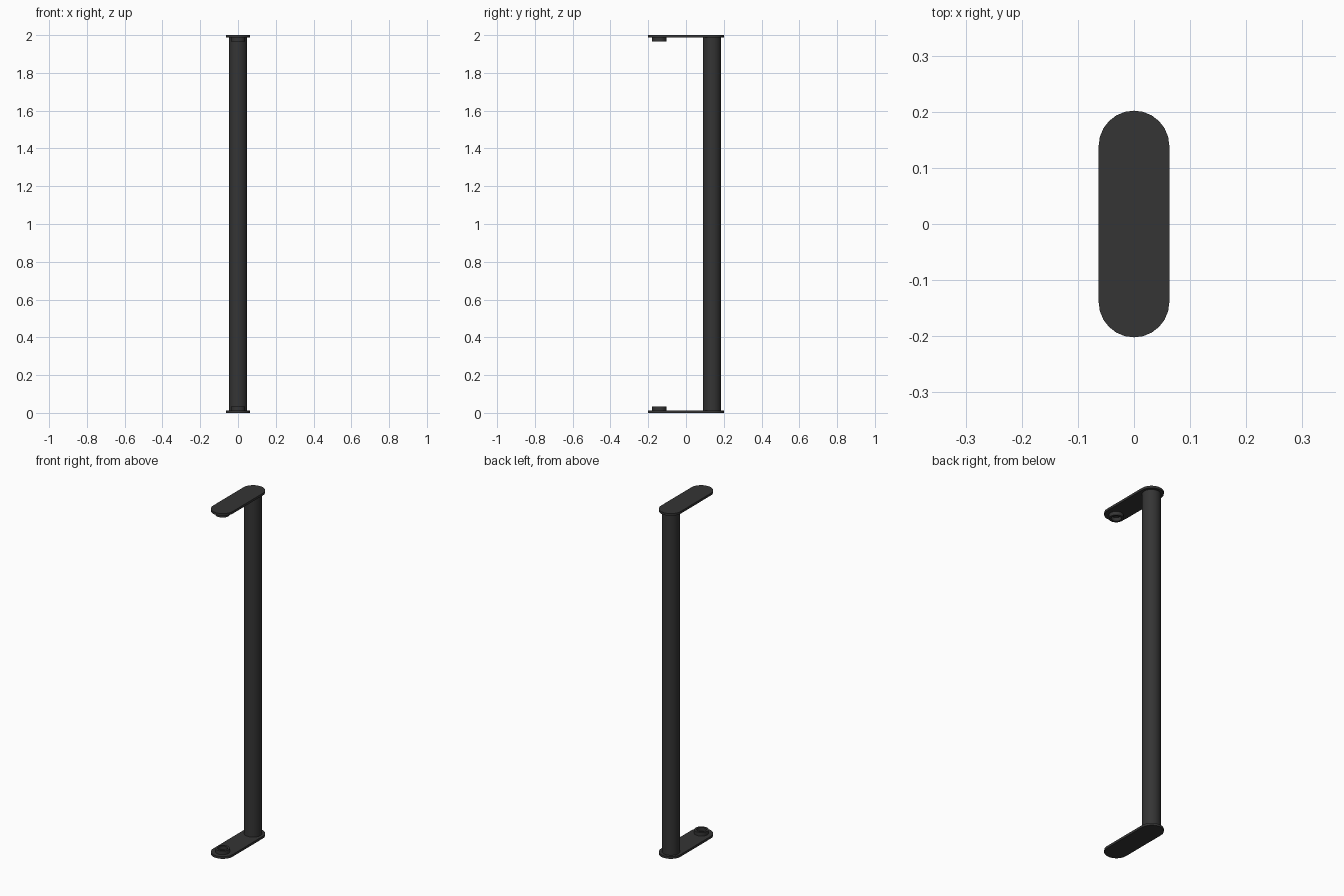
import bpy, bmesh, math

if "Cube" in bpy.data.objects:
    bpy.data.objects.remove(bpy.data.objects["Cube"])

R, CY, T = 0.063, 0.139, 0.013   # plate end radius, end centre, thickness

def finish(name, bm):
    bmesh.ops.recalc_face_normals(bm, faces=bm.faces)
    me = bpy.data.meshes.new(name)
    bm.to_mesh(me)
    bm.free()
    ob = bpy.data.objects.new(name, me)
    bpy.context.collection.objects.link(ob)
    me.materials.append(mat)
    bpy.context.view_layer.objects.active = ob
    ob.select_set(True)
    bpy.ops.object.shade_smooth_by_angle(angle=math.radians(35))
    ob.select_set(False)
    return ob

def plate(name, z):
    # stadium outline, extruded
    bm = bmesh.new()
    n = 12
    pts = [(R * math.cos(math.pi * i / n), CY + R * math.sin(math.pi * i / n)) for i in range(n + 1)]
    pts += [(-x, -y) for x, y in pts]
    face = bm.faces.new([bm.verts.new((x, y, z)) for x, y in pts])
    ext = bmesh.ops.extrude_face_region(bm, geom=[face])
    bmesh.ops.translate(bm, vec=(0, 0, T), verts=[v for v in ext['geom'] if isinstance(v, bmesh.types.BMVert)])
    finish(name, bm)

def lathe(name, profile, y, n=32):
    # closed profile (radius, z) spun around a vertical axis
    bm = bmesh.new()
    rings = [[bm.verts.new((r * math.cos(2 * math.pi * i / n), y + r * math.sin(2 * math.pi * i / n), z))
              for i in range(n)] for r, z in profile]
    for a, b in zip(rings, rings[1:] + rings[:1]):
        for i in range(n):
            j = (i + 1) % n
            bm.faces.new((a[i], a[j], b[j], b[i]))
    finish(name, bm)

mat = bpy.data.materials.new("dark_metal")
mat.diffuse_color = (0.035, 0.035, 0.035, 1)
mat.use_nodes = True
mat.node_tree.nodes["Principled BSDF"].inputs["Base Color"].default_value = mat.diffuse_color

# end plates
plate("bottom_plate", 0)
plate("top_plate", 2 - T)

# long upright grip
bm = bmesh.new()
bmesh.ops.create_cone(bm, cap_ends=True, segments=32, radius1=0.048, radius2=0.048, depth=2 - 2 * T)
bmesh.ops.translate(bm, vec=(0, 0.138, 1), verts=bm.verts)
finish("grip_tube", bm)

# mounting rings facing each other on the plates
for name, z0, z1 in (("bottom_ring", T, 0.034), ("top_ring", 2 - T, 1.966)):
    lathe(name, [(0.038, z0), (0.038, z1), (0.026, z1), (0.026, z0)], -0.141)
